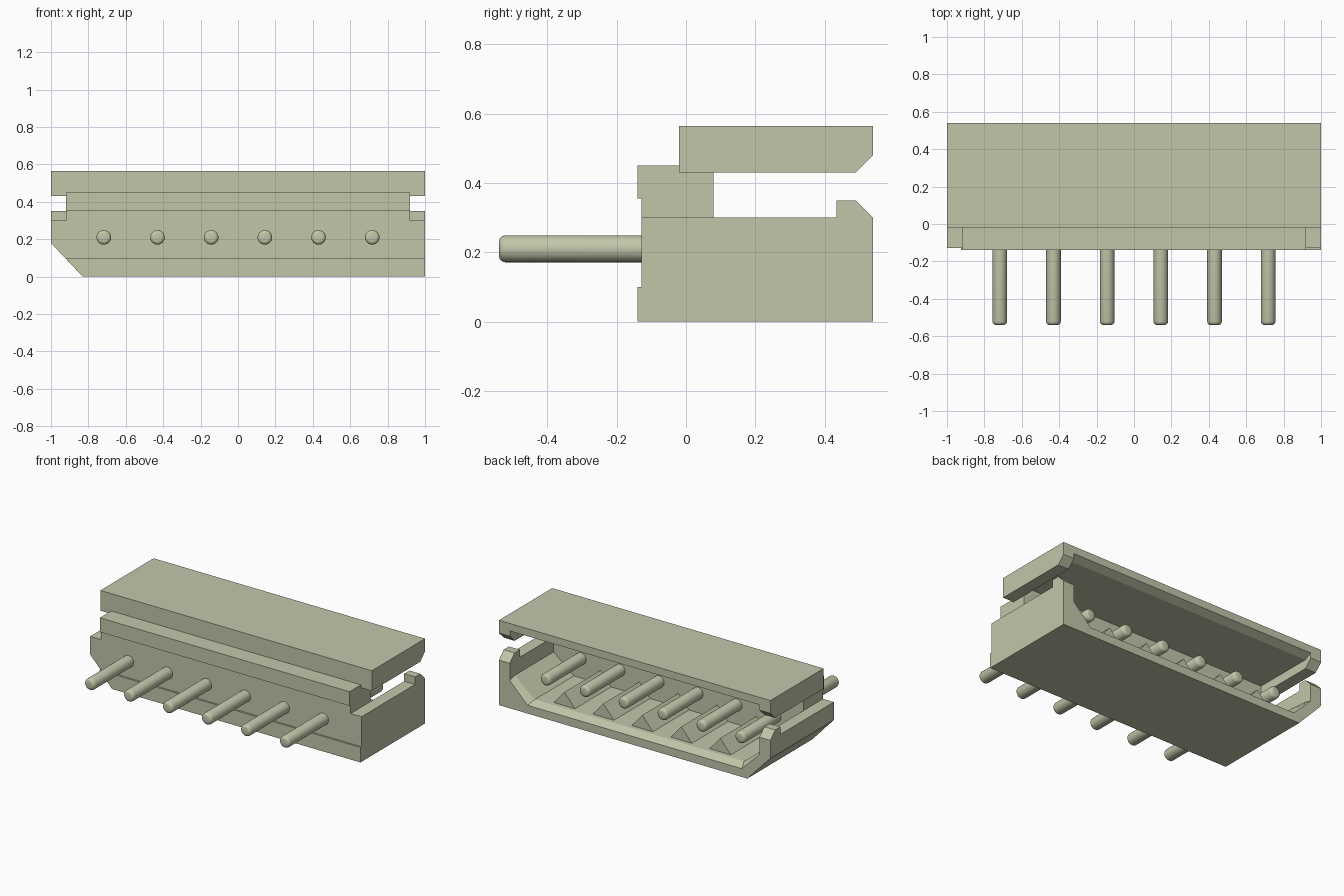
import bpy, bmesh, math
from mathutils import Matrix

if "Cube" in bpy.data.objects:
    bpy.data.objects.remove(bpy.data.objects["Cube"], do_unlink=True)

# One beige plastic for every part
beige = bpy.data.materials.new("beige plastic")
colour = (0.54, 0.565, 0.40, 1)
beige.diffuse_color = colour
beige.use_nodes = True
beige.node_tree.nodes["Principled BSDF"].inputs["Base Color"].default_value = colour


def add_object(name, bm):
    bmesh.ops.recalc_face_normals(bm, faces=bm.faces)
    mesh = bpy.data.meshes.new(name)
    bm.to_mesh(mesh)
    bm.free()
    mesh.materials.append(beige)
    obj = bpy.data.objects.new(name, mesh)
    bpy.context.collection.objects.link(obj)
    return obj


def loft(name, sections):
    """Join matching rings of 3D points and close both ends."""
    bm = bmesh.new()
    rings = [[bm.verts.new(p) for p in s] for s in sections]
    n = len(rings[0])
    for a, b in zip(rings, rings[1:]):
        for i in range(n):
            j = (i + 1) % n
            bm.faces.new((a[i], a[j], b[j], b[i]))
    bm.faces.new(rings[0])
    bm.faces.new(rings[-1])
    bmesh.ops.remove_doubles(bm, verts=bm.verts, dist=1e-5)
    bmesh.ops.dissolve_limit(bm, angle_limit=0.005, verts=bm.verts, edges=bm.edges)
    return add_object(name, bm)


def along_x(name, profile, x0, x1):
    return loft(name, [[(x, y, z) for y, z in profile] for x in (x0, x1)])


# Main tray: solid front wall, then a U-shaped trough with a flared rear rim
def tray_section(y, knee_z, floor_x, floor_z):
    outer = [(-0.83, 0), (1, 0), (1, 0.30)]
    inner = [(0.92, 0.30), (0.92, knee_z), (floor_x, floor_z),
             (-floor_x, floor_z), (-0.92, knee_z), (-0.92, 0.30)]
    return [(x, y, z) for x, z in outer + inner + [(-1, 0.30), (-1, 0.18)]]


loft("lower_tray", [
    tray_section(-0.128, 0.30, 0.77, 0.30),
    tray_section(0.08, 0.30, 0.77, 0.30),
    tray_section(0.08, 0.20, 0.77, 0.08),
    tray_section(0.49, 0.20, 0.77, 0.08),
    tray_section(0.54, 0.185, 0.79, 0.055),
])

# Raised foot strip along the bottom of the front wall
foot = [(-0.83, 0), (1, 0), (1, 0.10), (-0.924, 0.10)]
loft("front_foot_strip", [[(x, y, z) for x, z in foot] for y in (-0.14, -0.128)])

# Narrower upper front wall with an overhanging step
along_x("upper_front_wall",
        [(-0.128, 0.30), (-0.128, 0.355), (-0.14, 0.355), (-0.14, 0.45),
         (-0.02, 0.45), (-0.02, 0.432), (0.08, 0.432), (0.08, 0.30)], -0.92, 0.92)


# Roof: solid at the front, then hollow with side lips and a flared rear rim
def roof_section(y, lip_z, ceiling_z):
    pts = [(-1, 0.565), (1, 0.565), (1, lip_z), (0.92, lip_z), (0.92, ceiling_z),
           (-0.92, ceiling_z), (-0.92, lip_z), (-1, lip_z)]
    return [(x, y, z) for x, z in pts]


loft("roof", [
    roof_section(-0.02, 0.43, 0.43),
    roof_section(0.08, 0.43, 0.43),
    roof_section(0.08, 0.43, 0.49),
    roof_section(0.49, 0.43, 0.49),
    roof_section(0.54, 0.48, 0.515),
])

# Chamfered catches on top of both side walls
catch = [(0.435, 0.30), (0.435, 0.35), (0.49, 0.35), (0.54, 0.30)]
along_x("left_catch", catch, 0.92, 1)
along_x("right_catch", catch, -1, -0.92)

# Round pins through the front wall, with gable ribs on the floor between them
PITCH = 0.287
for i in range(6):
    bm = bmesh.new()
    bmesh.ops.create_cone(bm, cap_ends=True, segments=24, radius1=0.039,
                          radius2=0.039, depth=1.0)
    rims = [e for e in bm.edges if abs(e.verts[0].co.z - e.verts[1].co.z) < 1e-4]
    bmesh.ops.bevel(bm, geom=rims, offset=0.018, segments=3, profile=0.5, affect='EDGES')
    bm.transform(Matrix.Translation(((i - 2.5) * PITCH, -0.04, 0.21))
                 @ Matrix.Rotation(math.pi / 2, 4, 'X'))
    pin = add_object(f"pin_{i + 1}", bm)
    bpy.ops.object.select_all(action='DESELECT')
    pin.select_set(True)
    bpy.context.view_layer.objects.active = pin
    bpy.ops.object.shade_smooth_by_angle(angle=math.radians(40))

for i in range(5):
    x = (i - 2) * PITCH
    gable = [(x - 0.08, 0.078), (x + 0.08, 0.078), (x, 0.17)]
    loft(f"floor_rib_{i + 1}", [[(px, y, z) for px, z in gable] for y in (0.08, 0.46)])
